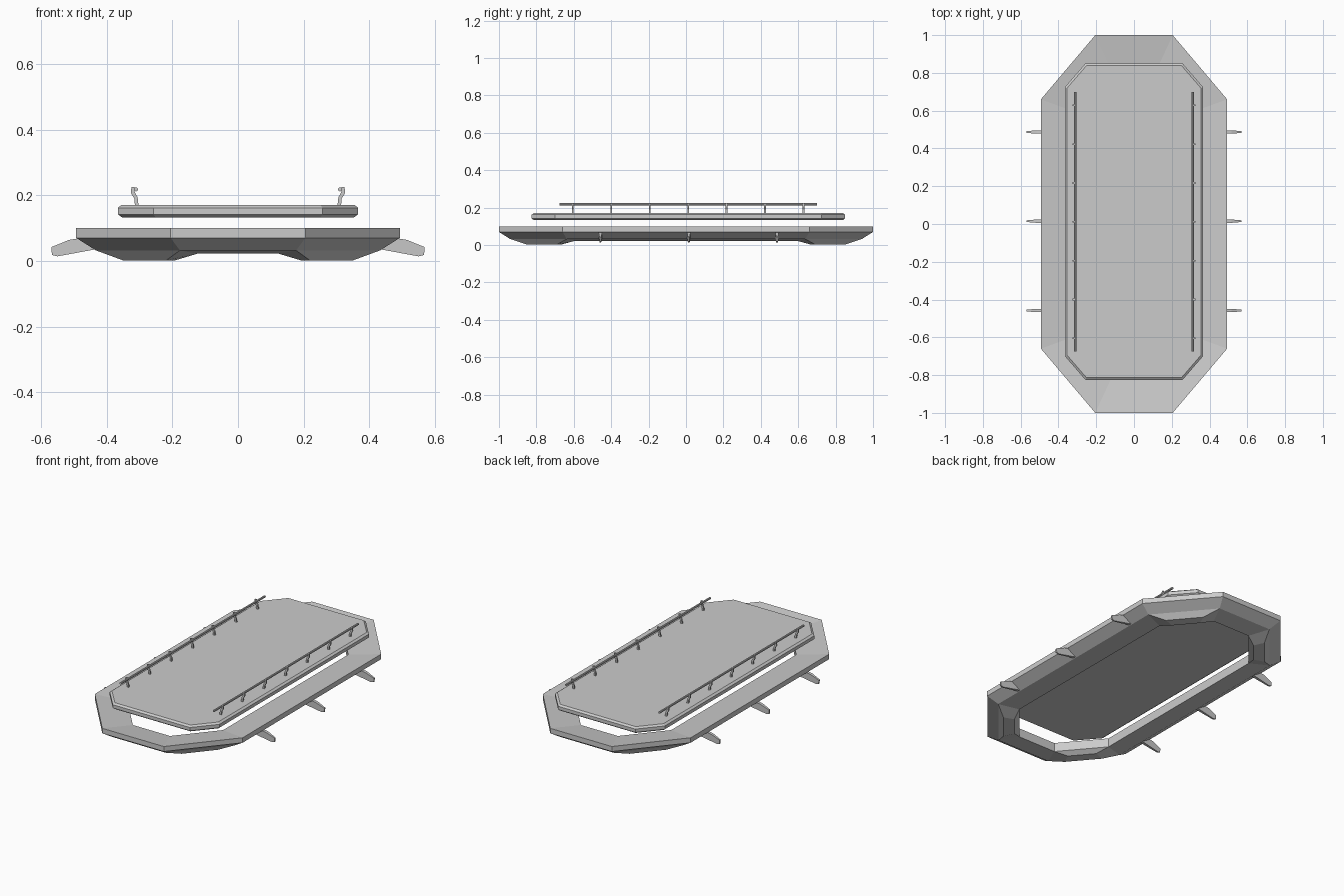
import bpy, bmesh
from mathutils import Vector, Matrix

if "Cube" in bpy.data.objects:
    bpy.data.objects.remove(bpy.data.objects["Cube"])


def finish(name, bm):
    bmesh.ops.recalc_face_normals(bm, faces=bm.faces)
    me = bpy.data.meshes.new(name)
    bm.to_mesh(me)
    bm.free()
    ob = bpy.data.objects.new(name, me)
    bpy.context.collection.objects.link(ob)
    return ob


def octagon(hx, hy, cx, cy, inset=0.0):
    """Eight corners of a chamfered rectangle, offset evenly inward."""
    n = Vector((hy - cy, hx - cx)).normalized()
    c = n.x * cx + n.y * hy - inset
    x, y = hx - inset, hy - inset
    ax, by = (c - n.y * y) / n.x, (c - n.x * x) / n.y
    q = [(x, by), (ax, y)]
    q += [(-a, b) for a, b in reversed(q)]
    return q + [(-a, -b) for a, b in q]


def rings_to_faces(bm, rings, closed):
    faces = []
    m = len(rings)
    for k in range(m if closed else m - 1):
        a, b = rings[k], rings[(k + 1) % m]
        for i in range(8):
            j = (i + 1) % 8
            faces.append(bm.faces.new((a[i], a[j], b[j], b[i])))
    return faces


def plate(name, pts, axis, thick, taper=None):
    """Extrude a profile in xz along y, centred."""
    bm = bmesh.new()
    t = taper or (lambda x: 1.0)
    lo = [bm.verts.new((x, -thick / 2 * t(x), z)) for x, z in pts]
    hi = [bm.verts.new((x, thick / 2 * t(x), z)) for x, z in pts]
    bm.faces.new(lo)
    bm.faces.new(hi)
    for i in range(len(pts)):
        j = (i + 1) % len(pts)
        bm.faces.new((lo[i], lo[j], hi[j], hi[i]))
    bmesh.ops.translate(bm, verts=bm.verts, vec=(0, axis, 0))
    return finish(name, bm)


def mirror_x(ob):
    m = ob.modifiers.new("mirror", 'MIRROR')
    m.use_axis[0] = True
    return ob


# Base ring with four corner feet
bm = bmesh.new()
section = [(0, .1), (0, .07), (.06, .032), (.175, .022), (.175, .075)]
rings = [[bm.verts.new((x, y, z)) for x, y in octagon(.493, 1, .205, .66, d)]
         for d, z in section]
faces = rings_to_faces(bm, rings, True)
for i in (0, 2, 4, 6):
    f = faces[2 * 8 + i]
    foot = bmesh.ops.extrude_discrete_faces(bm, faces=[f])['faces'][0]
    c = foot.calc_center_median()
    for v in foot.verts:
        v.co = c + (v.co - c) * .52
        v.co.z = .002
finish("base_ring", bm)

# Deck plate with bevelled rim
bm = bmesh.new()
levels = [(.012, .133), (0, .142), (0, .162), (.012, .171)]
rings = [[bm.verts.new((x, y + .0125, z)) for x, y in octagon(.366, .838, .257, .712, d)]
         for d, z in levels]
rings_to_faces(bm, rings, False)
bm.faces.new(rings[0])
bm.faces.new(rings[-1])
finish("deck", bm)

# Side fins
fin = [(.43, .036), (.55, .014), (.567, .018), (.569, .042), (.515, .064), (.44, .076)]
for k, y in enumerate((-.458, .015, .487)):
    mirror_x(plate(f"side_fin_{k}", fin, y, .018,
                   lambda x: 1.0 if x < .52 else .5))

# Railing posts
post = [(.303, .168), (.314, .168), (.316, .19), (.326, .206), (.325, .226),
        (.315, .226), (.315, .21), (.306, .194)]
for k in range(7):
    mirror_x(plate(f"rail_post_{k}", post, -.605 + k * .2055, .009))

# Handrails
bm = bmesh.new()
bmesh.ops.create_cone(bm, cap_ends=True, segments=8, radius1=.0065, radius2=.0065,
                      depth=1.375, matrix=Matrix.Translation((.311, .0125, .218))
                      @ Matrix.Rotation(1.570796, 4, 'X'))
mirror_x(finish("handrail", bm))
